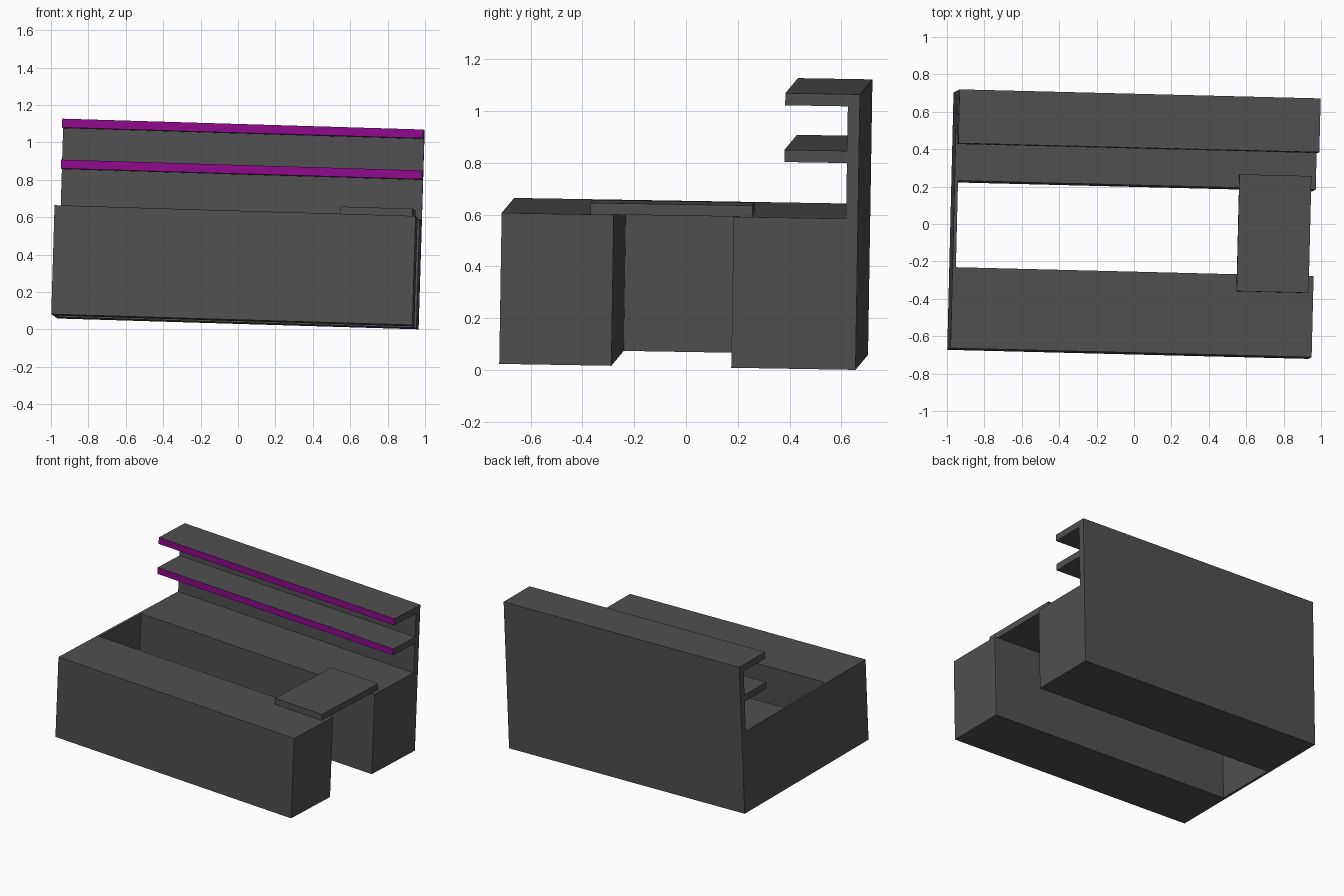
import bpy, bmesh
from mathutils import Matrix, Euler, Vector

if "Cube" in bpy.data.objects:
    bpy.data.objects.remove(bpy.data.objects["Cube"])

# Whole bar is slightly tilted; local origin = bottom front right corner
TILT = Matrix.Translation((0.932, -0.721, 0.0235)) @ Euler((-0.0168, 0.03, -0.025)).to_matrix().to_4x4()
LENGTH = 1.932
TOP = 0.583


def material(name, rgb):
    m = bpy.data.materials.new(name)
    m.diffuse_color = (*rgb, 1)
    m.use_nodes = True
    m.node_tree.nodes["Principled BSDF"].inputs["Base Color"].default_value = m.diffuse_color
    return m


dark = material("dark_grey", (0.08, 0.08, 0.08))
purple = material("purple", (0.27, 0.003, 0.26))


def extrude_profile(name, profile, x0, x1, purple_y=None):
    """Extrude a closed (y, z) side profile along x; faces at purple_y turn purple."""
    bm = bmesh.new()
    face = bm.faces.new([bm.verts.new((x0, y, z)) for y, z in profile])
    ext = bmesh.ops.extrude_face_region(bm, geom=[face])
    moved = [v for v in ext["geom"] if isinstance(v, bmesh.types.BMVert)]
    bmesh.ops.translate(bm, verts=moved, vec=Vector((x1 - x0, 0, 0)))
    bmesh.ops.recalc_face_normals(bm, faces=bm.faces)
    if purple_y is not None:
        for f in bm.faces:
            if all(abs(v.co.y - purple_y) < 1e-4 for v in f.verts):
                f.material_index = 1
    mesh = bpy.data.meshes.new(name)
    bm.to_mesh(mesh)
    bm.free()
    mesh.materials.append(dark)
    mesh.materials.append(purple)
    obj = bpy.data.objects.new(name, mesh)
    bpy.context.collection.objects.link(obj)
    obj.matrix_world = TILT
    return obj


def box(name, x0, x1, y0, y1, z0, z1):
    return extrude_profile(name, [(y0, z0), (y1, z0), (y1, z1), (y0, z1)], x0, x1)


# Front counter
box("front_counter", -LENGTH, 0, 0, 0.433, 0, TOP)

# Thin wall closing the left end between the counters
box("left_end_wall", -LENGTH, -LENGTH + 0.018, 0.433, 0.896, 0, TOP)

# Back counter, tall back panel and two shelves with purple front edges
PANEL, SHELF = 1.33, 1.088
back = [(0.896, 0), (1.376, 0), (1.376, 1.064)]
for z in (1.064, 0.845):
    back += [(PANEL, z)] if z < 1 else []
    back += [(SHELF, z), (SHELF, z - 0.047), (PANEL, z - 0.047)]
back += [(PANEL, TOP), (0.896, TOP)]
extrude_profile("back_bar_with_shelves", back, -LENGTH, 0, purple_y=SHELF)

# Lift-up flap bridging both counters
box("counter_flap", -0.411, -0.026, 0.342, 0.967, TOP, TOP + 0.044)
